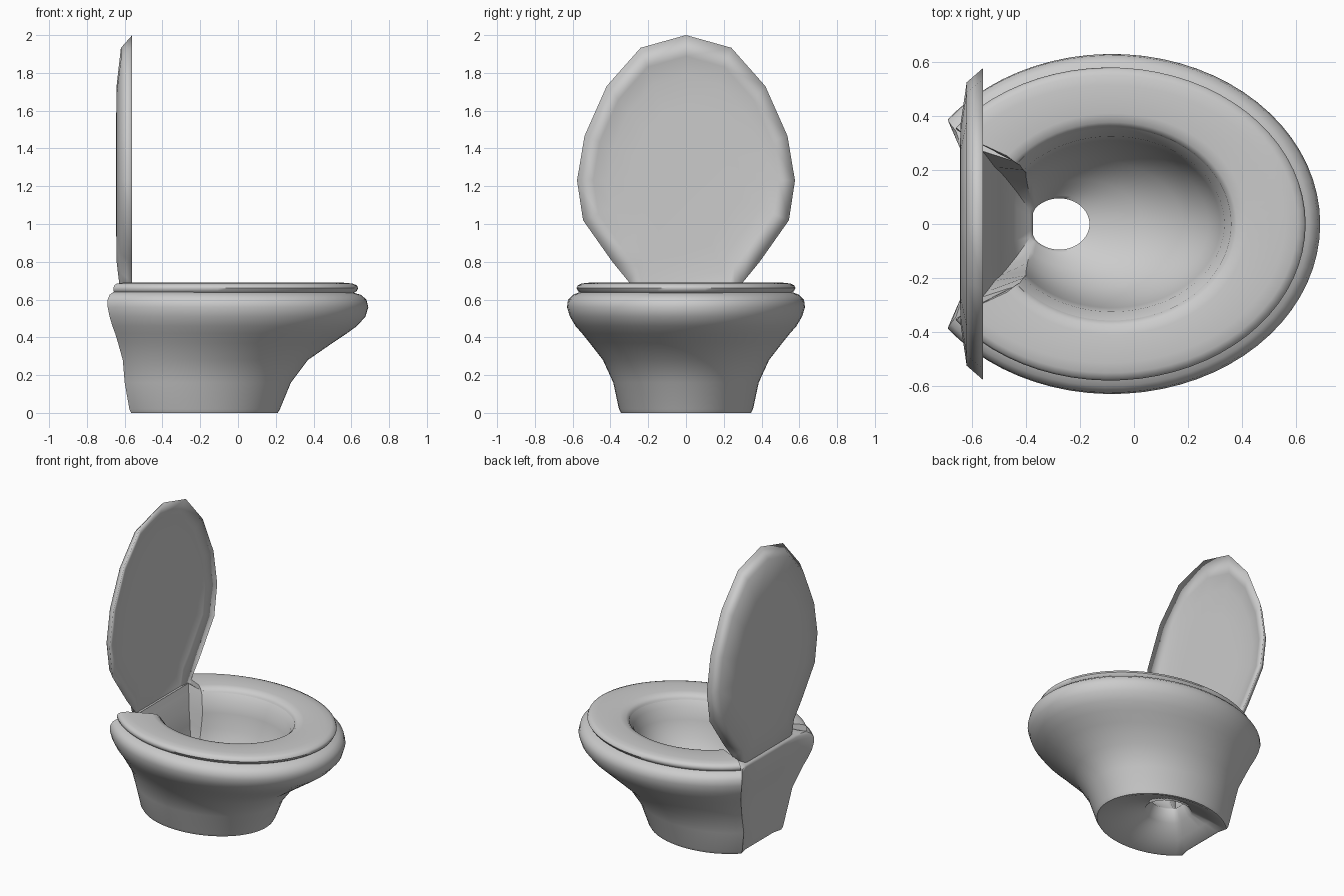
import bpy, bmesh, math

END = math.radians(142)   # where the C-shaped bowl and seat stop at the back
STEPS = 56


def arc(z, xmax, b, xend):
    """Open ellipse arc from one back corner round the front to the other."""
    a = (xmax - xend) / (1 - math.cos(END))
    c = xmax - a
    pts = []
    for i in range(STEPS + 1):
        t = -END + 2 * END * i / STEPS
        pts.append((c + a * math.cos(t), b * math.sin(t), z))
    return pts


def loft(name, rings, around=True, wrap=False, caps=False, angle=40):
    """Skin a list of equally long rings."""
    bm = bmesh.new()
    vs = [[bm.verts.new(p) for p in r] for r in rings]
    n, m = len(vs), len(vs[0])
    for i in range(n if wrap else n - 1):
        r, s = vs[i], vs[(i + 1) % n]
        for j in range(m if around else m - 1):
            k = (j + 1) % m
            bm.faces.new((r[j], r[k], s[k], s[j]))
    if caps == "ends":
        bm.faces.new([r[0] for r in vs])
        bm.faces.new([r[-1] for r in vs])
    elif caps == "rings":
        bm.faces.new(vs[0])
        bm.faces.new(vs[-1])
    bmesh.ops.recalc_face_normals(bm, faces=bm.faces)
    me = bpy.data.meshes.new(name)
    bm.to_mesh(me)
    bm.free()
    ob = bpy.data.objects.new(name, me)
    bpy.context.collection.objects.link(ob)
    bpy.context.view_layer.objects.active = ob
    ob.select_set(True)
    bpy.ops.object.shade_smooth_by_angle(angle=math.radians(angle))
    ob.select_set(False)
    return ob


# Bowl: foot, flared outside, rim, basin and drain hole
# z, front x, half width, back corner x, back panel x, back panel half width
bowl = [
    (.18, -.165, .095, -.365, -.375, .04),
    (.11, -.12, .13, -.40, -.41, .06),
    (.05, .05, .24, -.48, -.48, .11),
    (.00, .19, .33, -.55, -.54, .15),
    (.00, .21, .345, -.565, -.55, .15),
    (.02, .222, .355, -.575, -.555, .15),
    (.16, .28, .385, -.60, -.575, .17),
    (.28, .37, .44, -.61, -.59, .19),
    (.37, .50, .51, -.635, -.605, .22),
    (.42, .575, .55, -.65, -.615, .235),
    (.46, .63, .585, -.665, -.625, .25),
    (.51, .675, .615, -.68, -.635, .26),
    (.56, .69, .63, -.69, -.64, .27),
    (.60, .68, .625, -.69, -.64, .27),
    (.625, .65, .60, -.68, -.64, .27),
    (.64, .60, .56, -.66, -.635, .27),
    (.67, .37, .37, -.43, -.562, .27),
    (.62, .335, .325, -.41, -.545, .25),
    (.54, .32, .31, -.40, -.515, .21),
    (.44, .275, .285, -.40, -.493, .19),
    (.33, .18, .235, -.395, -.475, .17),
    (.25, .03, .165, -.385, -.435, .12),
    (.20, -.13, .105, -.37, -.385, .05),
    (.19, -.165, .095, -.365, -.375, .04),
]
rings = []
for z, xm, b, xe, xb, yb in bowl:
    back = [(xb, yb * f, z) for f in (1, .5, 0, -.5, -1)]
    rings.append(arc(z, xm, b, xe) + back)
loft("bowl", rings, wrap=True, angle=50)

# Seat: open ring with rounded edges
seat = [
    (.630, .605, .555, -.645),
    (.645, .628, .572, -.66),
    (.660, .636, .580, -.66),
    (.675, .630, .574, -.655),
    (.685, .605, .552, -.64),
    (.689, .56, .515, -.61),
    (.689, .42, .41, -.47),
    (.682, .38, .377, -.445),
    (.665, .36, .36, -.43),
    (.635, .355, .352, -.42),
    (.600, .335, .325, -.41),
]
loft("seat", [arc(*s) for s in seat], around=False, wrap=True, caps="ends", angle=50)

# Lid: raised, faceted outline with a shallow front and domed back
half = [(.24, 1.933), (.42, 1.73), (.537, 1.467), (.577, 1.23),
        (.545, 1.02), (.39, .80), (.30, .69), (.265, .55)]
outline = [(0, 2.0)] + half + [(-y, z) for y, z in reversed(half)]
layers = [(.5, -.605), (.72, -.603), (.85, -.592), (1, -.56),
          (.91, -.62), (.64, -.643), (.4, -.645)]
loft("lid", [[(x, y * s, 1.25 + (z - 1.25) * s) for y, z in outline]
             for s, x in layers], caps="rings", angle=180)
